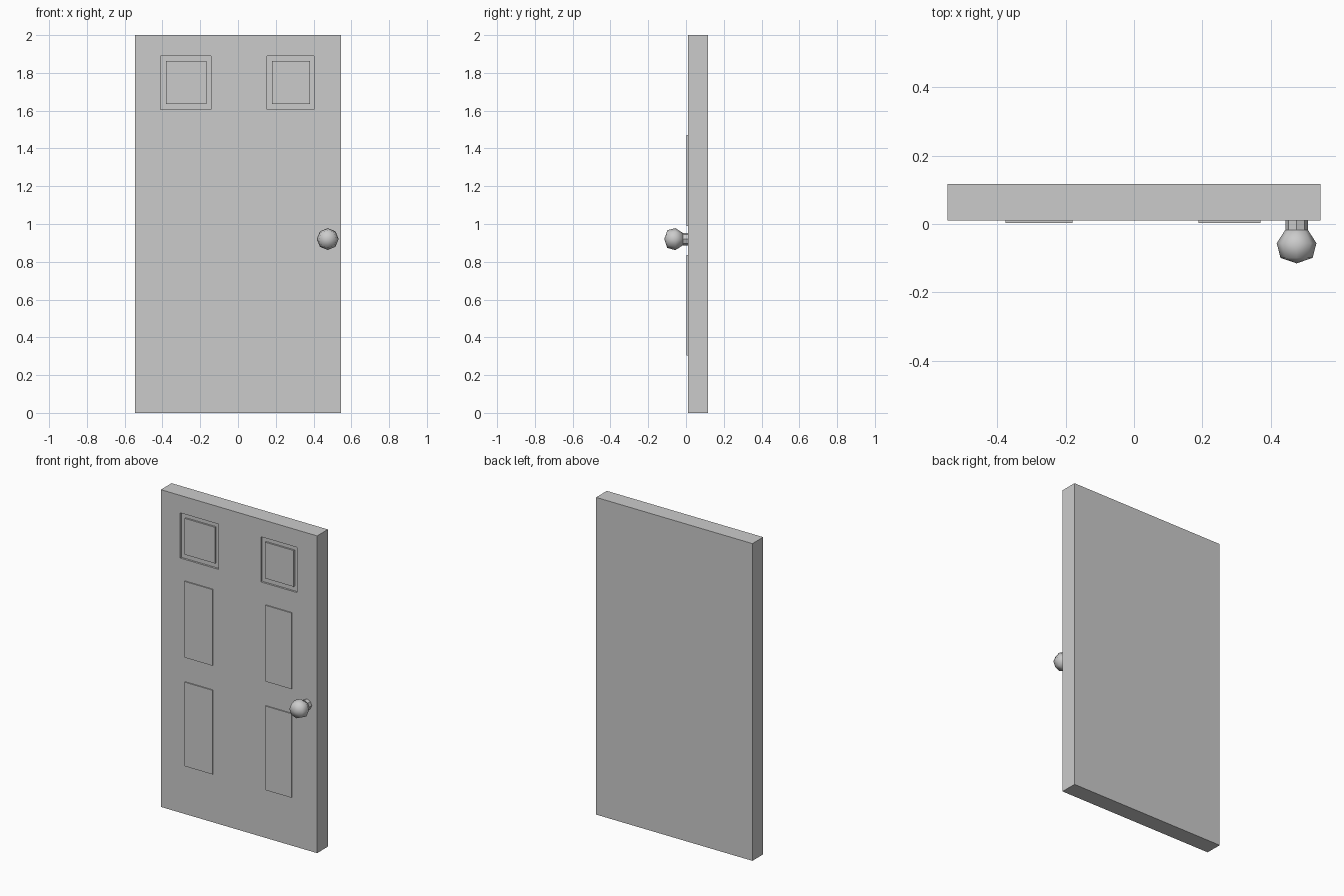
import bpy, bmesh, math
from math import cos, sin, pi

if "Cube" in bpy.data.objects:
    bpy.data.objects.remove(bpy.data.objects["Cube"])

FRONT = 0.01      # y of the door's front face
RECESS = 0.012    # depth of the upper recesses


def make_object(name, bm):
    bmesh.ops.recalc_face_normals(bm, faces=bm.faces)
    mesh = bpy.data.meshes.new(name)
    bm.to_mesh(mesh)
    bm.free()
    ob = bpy.data.objects.new(name, mesh)
    bpy.context.collection.objects.link(ob)
    return ob


def box(name, x0, x1, y0, y1, z0, z1):
    bm = bmesh.new()
    bmesh.ops.create_cube(bm, size=1)
    for v in bm.verts:
        v.co = ((x0 + x1) / 2 + v.co.x * (x1 - x0),
                (y0 + y1) / 2 + v.co.y * (y1 - y0),
                (z0 + z1) / 2 + v.co.z * (z1 - z0))
    return make_object(name, bm)


def lathe(name, profile, x, z, sides=8):
    """Revolve (radius, y) rings round a front-to-back axis."""
    bm = bmesh.new()
    rings = []
    for r, y in profile:
        if r == 0:
            rings.append([bm.verts.new((x, y, z))] * sides)
        else:
            rings.append([bm.verts.new((x + r * cos(2 * pi * i / sides), y,
                                        z + r * sin(2 * pi * i / sides)))
                          for i in range(sides)])
    for a, b in zip(rings, rings[1:]):
        for i in range(sides):
            j = (i + 1) % sides
            bm.faces.new(dict.fromkeys((a[i], a[j], b[j], b[i])))
    for ring in (rings[0], rings[-1]):
        if ring[0] is not ring[1]:
            bm.faces.new(ring)
    return make_object(name, bm)


# Door slab
door = box("door_slab", -0.545, 0.545, FRONT, 0.117, 0, 2)

# Upper recesses, each with a raised field inside
for side, ox0, ox1, ix0, ix1 in (("left", -0.41, -0.143, -0.38, -0.168),
                                 ("right", 0.153, 0.403, 0.181, 0.381)):
    cutter = box("recess_cutter_" + side, ox0, ox1, FRONT - 0.05, FRONT + RECESS, 1.605, 1.89)
    cutter.hide_render = True
    mod = door.modifiers.new("recess_" + side, 'BOOLEAN')
    mod.operation = 'DIFFERENCE'
    mod.solver = 'EXACT'
    mod.object = cutter
    bpy.context.view_layer.objects.active = door
    bpy.ops.object.modifier_apply(modifier=mod.name)
    bpy.data.objects.remove(cutter)
    box("upper_panel_" + side, ix0, ix1, FRONT + 0.001, FRONT + RECESS + 0.004, 1.635, 1.863)

# Raised middle and lower panels
for side, x0, x1 in (("left", -0.375, -0.18), ("right", 0.188, 0.37)):
    for level, z0, z1 in (("middle", 0.99, 1.47), ("lower", 0.305, 0.835)):
        box(f"{level}_panel_{side}", x0, x1, 0.003, FRONT + 0.004, z0, z1)

# Door knob and its neck
lathe("knob_neck", [(0.033, FRONT + 0.004), (0.033, -0.02)], 0.475, 0.92)
knob = lathe("door_knob", [(0.033, -0.017), (0.058, -0.056), (0.047, -0.099), (0, -0.115)],
             0.475, 0.92)
bpy.ops.object.select_all(action='DESELECT')
knob.select_set(True)
bpy.context.view_layer.objects.active = knob
bpy.ops.object.shade_smooth_by_angle(angle=math.radians(65))
